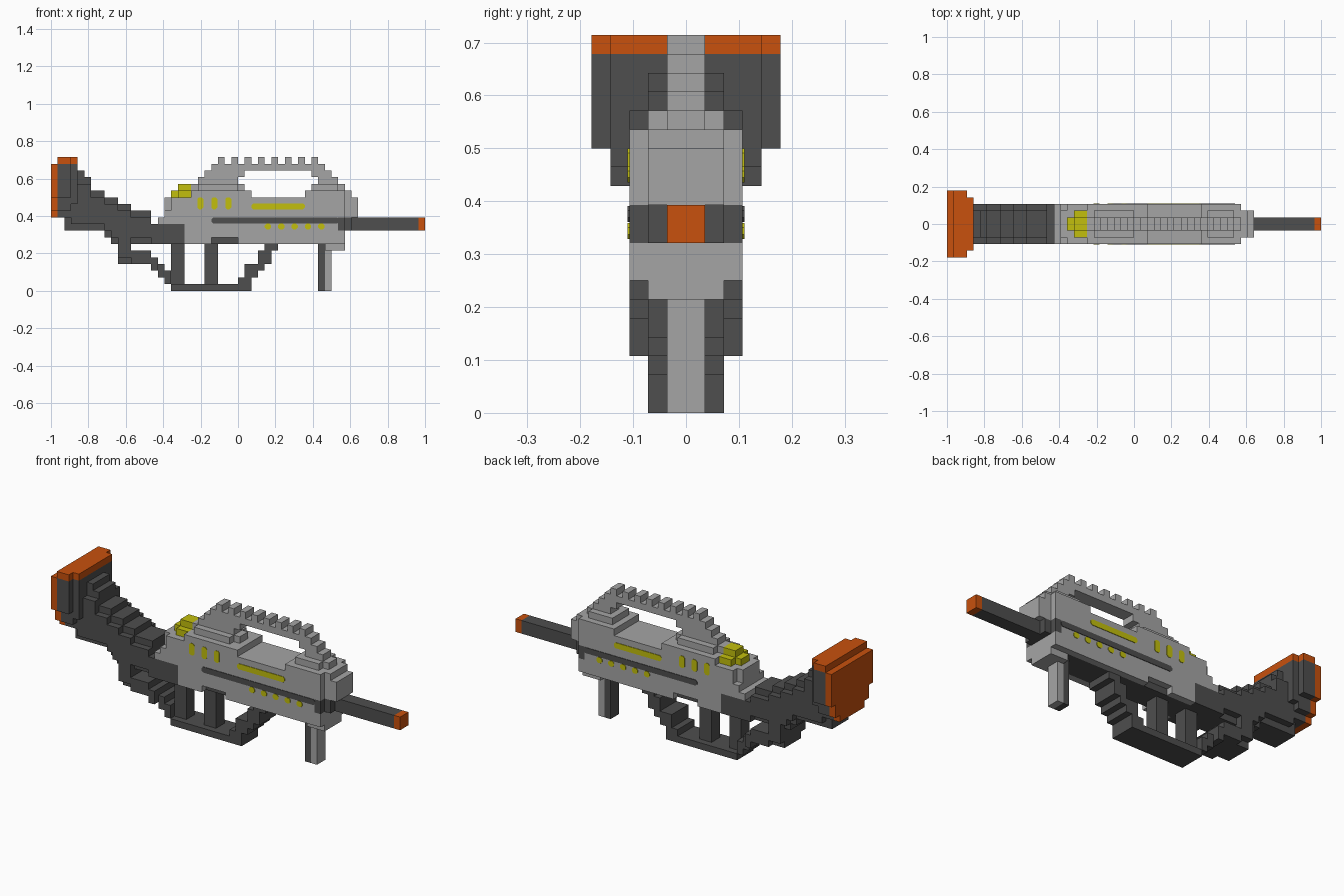
import bpy, bmesh
from mathutils import Vector

cube = bpy.data.objects.get("Cube")
if cube:
    bpy.data.objects.remove(cube, do_unlink=True)

U = 2 / 56  # one block


def material(name, rgb):
    m = bpy.data.materials.new(name)
    m.use_nodes = True
    m.diffuse_color = (*rgb, 1)
    m.node_tree.nodes["Principled BSDF"].inputs["Base Color"].default_value = (*rgb, 1)
    return m


LIGHT = material("light grey", (0.376, 0.376, 0.376))
DARK = material("dark grey", (0.077, 0.077, 0.077))
ORANGE = material("orange", (0.58, 0.082, 0.004))
YELLOW = material("yellow", (0.54, 0.52, 0.004))

cells = {}  # block position -> part name
parts = {}  # part name -> material


def part(name, mat, boxes):
    """Fill boxes (x0, x1, z0, z1, half width) with blocks; later parts replace earlier ones."""
    parts[name] = mat
    for x0, x1, z0, z1, h in boxes:
        for x in range(x0, x1):
            for z in range(z0, z1):
                for y in range(-h, h):
                    cells[x, y, z] = name


# Receiver: stepped rear, shoulders around the handle, tapered nose
part("receiver", LIGHT, [
    (15, 16, 7, 10, 3), (16, 17, 7, 11, 3), (17, 18, 7, 14, 2), (17, 18, 7, 12, 3),
    (18, 24, 7, 14, 3), (24, 28, 8, 14, 3), (24, 28, 7, 8, 2), (28, 44, 7, 14, 3),
    (21, 30, 14, 15, 3), (22, 28, 15, 16, 2), (38, 44, 14, 15, 3), (39, 43, 15, 16, 2),
    (44, 45, 9, 15, 2), (45, 46, 11, 14, 2), (41, 44, 6, 7, 2)])
part("underside_panel", DARK, [(20, 41, 7, 8, 2)])

# Carry handle with a toothed top rail
part("carry_handle", LIGHT, [
    (21, 30, 14, 15, 1), (21, 29, 15, 16, 1), (22, 28, 16, 17, 1), (23, 29, 17, 18, 1),
    (24, 41, 18, 19, 1), (39, 42, 17, 18, 1), (40, 43, 16, 17, 1), (39, 44, 15, 16, 1)]
    + [(x, x + 1, 19, 20, 1) for x in range(25, 40, 2)])
part("rear_sight", YELLOW, [(18, 19, 14, 15, 1), (19, 21, 14, 15, 2), (19, 21, 15, 16, 1)])

# Stock: columns (x0, x1, bottom, top), the outer layer one block lower than the core
stock = []
for x0, x1, z0, z1 in [(3, 4, 9, 19), (4, 5, 9, 18), (5, 6, 9, 17), (6, 8, 9, 15), (8, 9, 8, 14),
                       (9, 10, 7, 14), (10, 12, 4, 13), (12, 15, 7, 12)]:
    stock += [(x0, x1, z0, z1, 2), (x0, x1, z0 + 1, min(z1 - 1, 16), 3)]
stock += [(2, 3, 9, 12, 2), (3, 4, 13, 19, 4), (4, 5, 12, 16, 3), (15, 20, 7, 10, 3)]
part("stock", DARK, stock)

# Butt pad
part("butt_pad", DARK, [(1, 3, 14, 19, 5), (1, 3, 12, 14, 4), (1, 3, 11, 12, 3)])
part("butt_plate", ORANGE, [(0, 1, 14, 19, 5), (0, 1, 12, 14, 4), (0, 1, 11, 12, 3),
                            (1, 3, 19, 20, 5), (3, 4, 19, 20, 4)])

# Thumbhole loop, grip posts and trigger guard
part("grip_guard", DARK, [
    (12, 14, 4, 6, 3), (14, 15, 4, 6, 3), (15, 16, 3, 5, 3), (16, 17, 2, 4, 2),
    (17, 18, 1, 3, 2), (18, 30, 0, 1, 2), (18, 20, 1, 7, 1), (23, 25, 1, 7, 1),
    (28, 29, 1, 2, 2), (29, 30, 1, 4, 2), (30, 31, 2, 4, 2), (31, 32, 3, 6, 2),
    (32, 33, 4, 7, 2), (33, 34, 6, 7, 2)])

# Foregrip: dark back, light front
part("foregrip_back", DARK, [(40, 41, 0, 7, 1)])
part("foregrip_front", LIGHT, [(41, 42, 0, 6, 1)])

# Barrel with collar and coloured tip
part("barrel", DARK, [(43, 44, 9, 11, 3), (44, 45, 9, 11, 2), (45, 55, 9, 11, 1)])
part("barrel_tip", ORANGE, [(55, 56, 9, 11, 1)])


def to_world(x, y, z):
    return Vector(((x - 28) * U, y * U, z * U))


def finish(name, bm, mat):
    me = bpy.data.meshes.new(name)
    bm.to_mesh(me)
    bm.free()
    me.materials.append(mat)
    ob = bpy.data.objects.new(name, me)
    bpy.context.collection.objects.link(ob)


# Skin every part: keep only exposed block sides, then merge flat areas
for name, mat in parts.items():
    bm = bmesh.new()
    verts = {}
    for cell, owner in cells.items():
        if owner != name:
            continue
        for axis in range(3):
            for side in (0, 1):
                near = list(cell)
                near[axis] += 2 * side - 1
                if tuple(near) in cells:
                    continue
                ring = []
                for a, b in ((0, 0), (1, 0), (1, 1), (0, 1)):
                    p = list(cell)
                    p[axis] += side
                    p[(axis + 1) % 3] += a
                    p[(axis + 2) % 3] += b
                    p = tuple(p)
                    if p not in verts:
                        verts[p] = bm.verts.new(to_world(*p))
                    ring.append(verts[p])
                bm.faces.new(ring if side else ring[::-1])
    bmesh.ops.dissolve_limit(bm, angle_limit=0.01, verts=bm.verts[:], edges=bm.edges[:])
    finish(name, bm, mat)


def side_plates(name, mat, rects):
    """Thin chamfered plates (x0, x1, z0, z1) on both flanks of the receiver."""
    bm = bmesh.new()
    for x0, x1, z0, z1 in rects:
        c = 0.25
        outline = [(x0 + c, z0), (x1 - c, z0), (x1, z0 + c), (x1, z1 - c),
                   (x1 - c, z1), (x0 + c, z1), (x0, z1 - c), (x0, z0 + c)]
        for s in (-1, 1):
            face = bm.faces.new([bm.verts.new(to_world(x, s * 3, z)) for x, z in outline])
            out = bmesh.ops.extrude_face_region(bm, geom=[face])["geom"]
            bmesh.ops.translate(bm, vec=(0, s * 0.003, 0),
                                verts=[v for v in out if isinstance(v, bmesh.types.BMVert)])
    bmesh.ops.recalc_face_normals(bm, faces=bm.faces[:])
    finish(name, bm, mat)


# Painted flank details
side_plates("side_rail", DARK, [(24, 43.1, 10.1, 10.95)])
side_plates("side_marks", YELLOW,
            [(x, x + 0.9, 12.2, 14) for x in (21.9, 24, 26.1)]
            + [(30, 38, 12.2, 13.05)]
            + [(x, x + 0.95, 9.2, 10.05) for x in range(32, 41, 2)])
